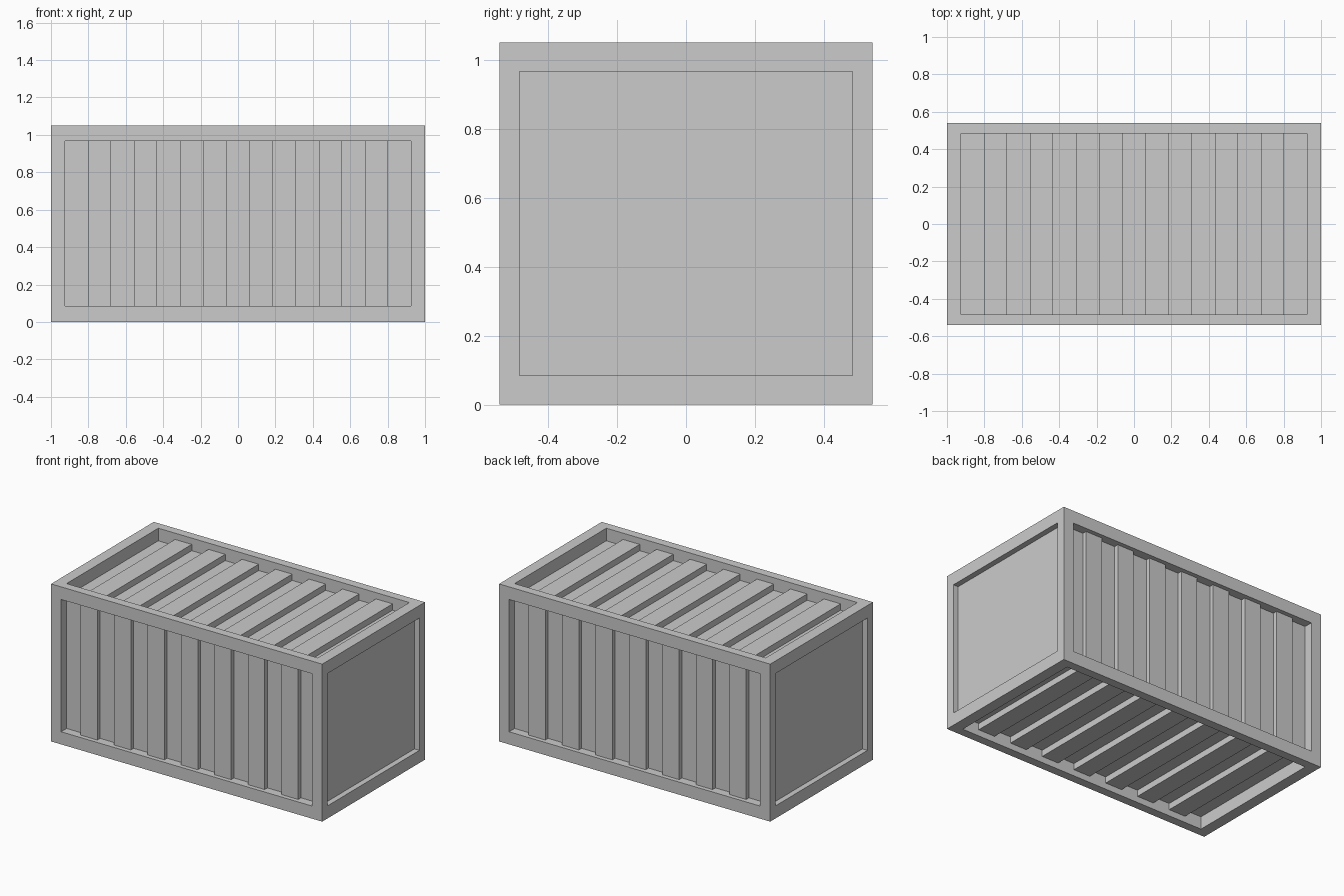
import bpy, bmesh
from math import pi
from mathutils import Matrix, Vector

if "Cube" in bpy.data.objects:
    bpy.data.objects.remove(bpy.data.objects["Cube"])

HALF = Vector((1.0, 0.541, 0.525))      # outer half sizes
BAR = Vector((0.074, 0.058, 0.084))     # frame bar thickness on each axis
INNER = HALF - BAR
LIFT = Matrix.Translation((0, 0, HALF.z))


def finish(name, bm):
    mesh = bpy.data.meshes.new(name)
    bm.to_mesh(mesh)
    bm.free()
    obj = bpy.data.objects.new(name, mesh)
    bpy.context.collection.objects.link(obj)
    return obj


# Frame: box with every face opened up, worked in units of one bar thickness
bm = bmesh.new()
bmesh.ops.create_cube(bm, size=2)
bmesh.ops.scale(bm, vec=[HALF[i] / BAR[i] for i in range(3)], verts=bm.verts)
openings = bm.faces[:]
bmesh.ops.inset_individual(bm, faces=openings, thickness=1, use_even_offset=True)
bmesh.ops.inset_individual(bm, faces=openings, thickness=0, depth=-1)
bmesh.ops.delete(bm, geom=openings, context='FACES_ONLY')
bmesh.ops.scale(bm, vec=BAR, verts=bm.verts)
bmesh.ops.remove_doubles(bm, verts=bm.verts, dist=0.0005)
bmesh.ops.recalc_face_normals(bm, faces=bm.faces)
bm.transform(LIFT)
finish("frame", bm)


# Corrugated panels: 15 equal strips, every second one raised by half a bar
def corrugated_panel(name, turn, axis, across):
    width, low = INNER[across], INNER[axis]
    profile = []
    for i in range(15):
        d = low + (BAR[axis] / 2 if i % 2 else 0)
        for k in (i, i + 1):
            profile.append((INNER.x * (2 * k / 15 - 1), d))
    bm = bmesh.new()
    rows = [[bm.verts.new((x, v, d)) for v in (-width, width)] for x, d in profile]
    for a, b in zip(rows, rows[1:]):
        bm.faces.new((a[0], b[0], b[1], a[1]))
    bm.transform(LIFT @ Matrix.Rotation(turn * pi / 2, 4, 'X'))
    finish(name, bm)


corrugated_panel("roof_panel", 0, 2, 1)
corrugated_panel("front_panel", 1, 1, 2)
corrugated_panel("floor_panel", 2, 2, 1)
corrugated_panel("back_panel", 3, 1, 2)

# Flat end panels, recessed by half a bar
for name, s in (("right_end_panel", 1), ("left_end_panel", -1)):
    bm = bmesh.new()
    x = s * (HALF.x - BAR.x / 2)
    corners = ((-s, -1), (s, -1), (s, 1), (-s, 1))
    bm.faces.new([bm.verts.new((x, y * INNER.y, z * INNER.z)) for y, z in corners])
    bm.transform(LIFT)
    finish(name, bm)
